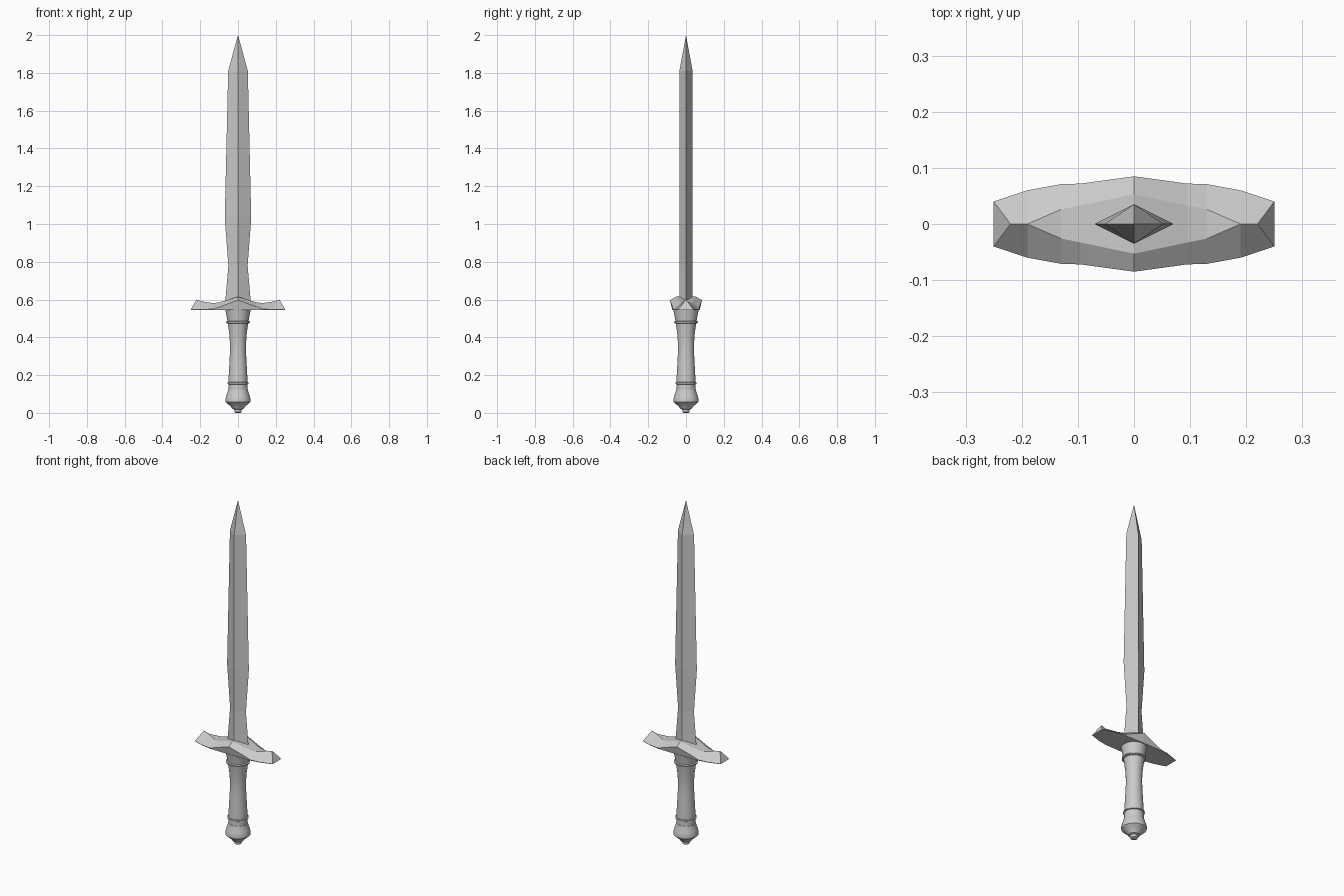
import bpy, bmesh, math

if "Cube" in bpy.data.objects:
    bpy.data.objects.remove(bpy.data.objects["Cube"])


def loft(name, rings, smooth=False):
    """Skin a list of equal-length rings and cap both ends."""
    bm = bmesh.new()
    rows = [[bm.verts.new(p) for p in ring] for ring in rings]
    n = len(rows[0])
    for a, b in zip(rows, rows[1:]):
        for i in range(n):
            j = (i + 1) % n
            bm.faces.new((a[i], a[j], b[j], b[i]))
    bm.faces.new(rows[0][::-1])
    bm.faces.new(rows[-1])
    bmesh.ops.remove_doubles(bm, verts=bm.verts, dist=0.0005)
    bmesh.ops.recalc_face_normals(bm, faces=bm.faces)
    me = bpy.data.meshes.new(name)
    bm.to_mesh(me)
    bm.free()
    ob = bpy.data.objects.new(name, me)
    bpy.context.collection.objects.link(ob)
    if smooth:
        bpy.ops.object.select_all(action='DESELECT')
        bpy.context.view_layer.objects.active = ob
        ob.select_set(True)
        bpy.ops.object.shade_smooth_by_angle(angle=math.radians(35))
    return ob


def lathe(name, profile, sides=32):
    """Revolve (radius, z) points about the z axis."""
    angles = [2 * math.pi * i / sides for i in range(sides)]
    return loft(name, [[(r * math.cos(a), r * math.sin(a), z) for a in angles]
                       for r, z in profile], smooth=True)


# Blade: diamond section, waisted near the guard: (half width, half thickness, z)
blade = [(0.069, 0.035, 0.57), (0.051, 0.035, 0.78), (0.07, 0.035, 1.03),
         (0.052, 0.035, 1.81), (0.0003, 0.0002, 2.0)]
loft("blade", [[(w, 0, z), (0, t, z), (-w, 0, z), (0, -t, z)] for w, t, z in blade])

# Guard: (x, bottom y, edge y, edge z, top x, top y, top z), mirrored across x
half = [(0.00, 0.072, 0.085, 0.597, 0.00, 0.053, 0.615),
        (0.095, 0.070, 0.072, 0.562, 0.095, 0.033, 0.586),
        (0.13, 0.070, 0.071, 0.550, 0.13, 0.026, 0.581),
        (0.19, 0.059, 0.060, 0.547, 0.19, 0.0, 0.590),
        (0.25, 0.039, 0.040, 0.547, 0.22, 0.0, 0.600)]


def guard_ring(s, sx):
    x, yb, ye, ze, xt, yt, zt = s
    x, xt = x * sx, xt * sx
    return [(x, -yb, 0.545), (x, -ye, ze), (xt, -yt, zt),
            (xt, yt, zt), (x, ye, ze), (x, yb, 0.545)]


loft("guard", [guard_ring(s, -1) for s in half[:0:-1]] + [guard_ring(s, 1) for s in half])

# Grip: waisted handle
lathe("grip", [(0.051, 0.12), (0.051, 0.16), (0.048, 0.22), (0.044, 0.29), (0.042, 0.35),
               (0.045, 0.41), (0.055, 0.48), (0.062, 0.52), (0.069, 0.555)])

# Thin collars at each end of the grip
for name, r, z in (("lower_collar", 0.056, 0.157), ("upper_collar", 0.063, 0.48)):
    lathe(name, [(r - 0.008, z - 0.007), (r, z - 0.003), (r, z + 0.003), (r - 0.008, z + 0.007)])

# Pommel: rounded cap with a stepped button
lathe("pommel", [(0.012, 0.0), (0.019, 0.004), (0.020, 0.018), (0.030, 0.022), (0.036, 0.032),
                 (0.055, 0.048), (0.066, 0.058), (0.067, 0.07), (0.062, 0.09),
                 (0.055, 0.11), (0.052, 0.125)])
